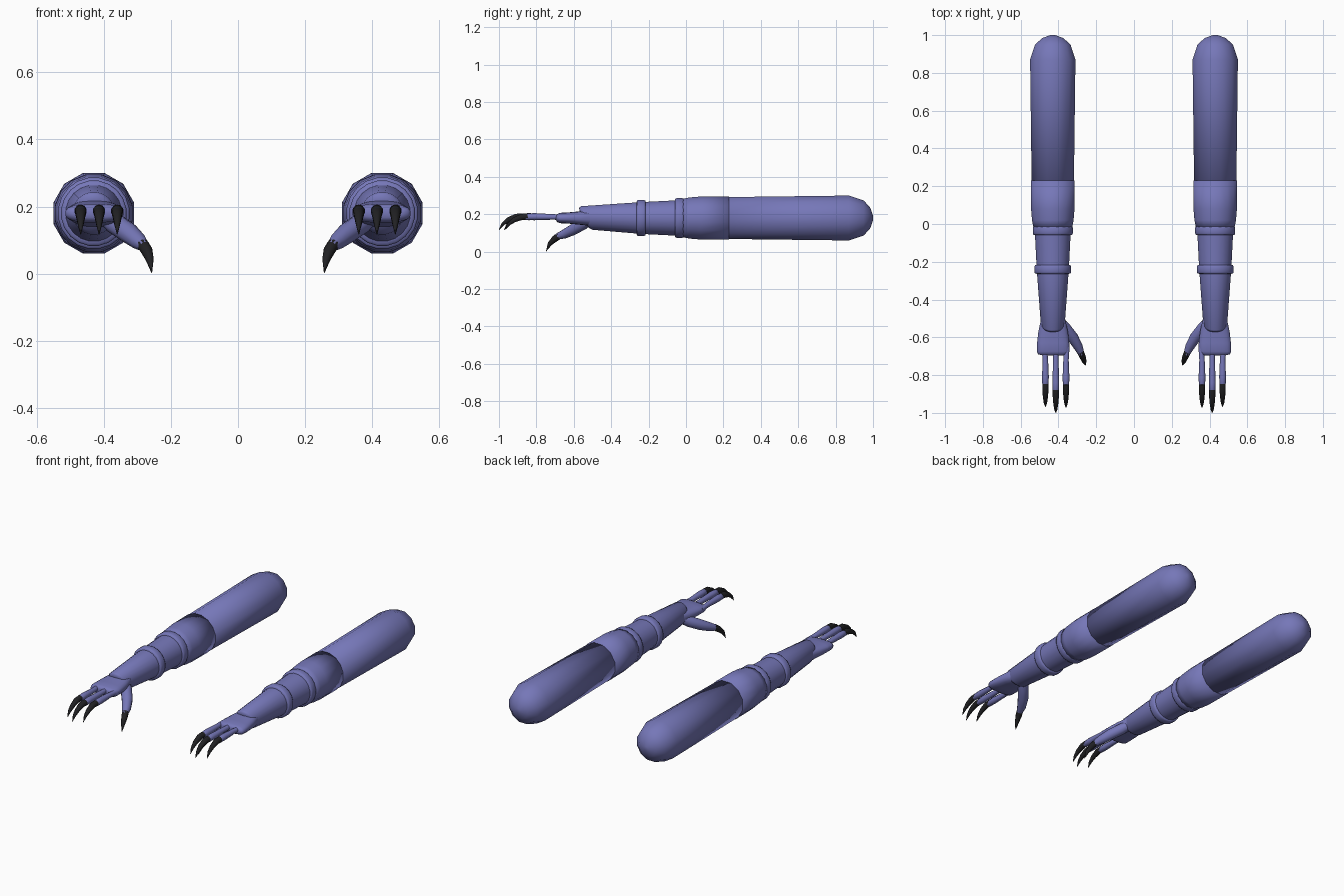
import bpy, bmesh, math
from mathutils import Vector

if "Cube" in bpy.data.objects:
    bpy.data.objects.remove(bpy.data.objects["Cube"], do_unlink=True)


def material(name, rgb):
    m = bpy.data.materials.new(name)
    m.use_nodes = True
    m.diffuse_color = (*rgb, 1)
    m.node_tree.nodes["Principled BSDF"].inputs["Base Color"].default_value = (*rgb, 1)
    return m


SKIN = material("violet_skin", (0.18, 0.185, 0.48))
CLAW = material("black_claw", (0.015, 0.015, 0.017))
AX, AZ = 0.43, 0.18   # arm axis


def loft(name, side, rings, mat, sides=12, angle=40, power=1.0):
    """Skin elliptical rings (centre, half width, half height, lean) along a path."""
    bm = bmesh.new()
    loops = []
    pts = [Vector(r[0]) for r in rings]
    for i, (c, w, h, lean) in enumerate(rings):
        t = (pts[min(i + 1, len(pts) - 1)] - pts[max(i - 1, 0)]).normalized()
        across = t.cross(Vector((0, 0, 1))).normalized()
        up = across.cross(t)
        loop = []
        for k in range(sides):
            a = math.tau * (k + 0.5) / sides
            ca, sa = math.cos(a), math.sin(a)
            u = math.copysign(abs(ca) ** power, ca) * w
            v = math.copysign(abs(sa) ** power, sa) * h
            p = pts[i] + across * u + up * v + Vector((0, lean * v, 0))
            loop.append(bm.verts.new((p.x * side, p.y, p.z)))
        loops.append(loop)
    for a, b in zip(loops, loops[1:]):
        for k in range(sides):
            n = (k + 1) % sides
            bm.faces.new((a[k], a[n], b[n], b[k]))
    bm.faces.new(loops[0])
    bm.faces.new(loops[-1])
    bmesh.ops.recalc_face_normals(bm, faces=bm.faces[:])
    me = bpy.data.meshes.new(name)
    bm.to_mesh(me)
    bm.free()
    me.materials.append(mat)
    ob = bpy.data.objects.new(name, me)
    bpy.context.collection.objects.link(ob)
    bpy.ops.object.select_all(action='DESELECT')
    ob.select_set(True)
    bpy.context.view_layer.objects.active = ob
    bpy.ops.object.shade_smooth_by_angle(angle=math.radians(angle))
    return ob


def turned(name, side, profile, sides=12, angle=40):
    """Round part on the arm axis from (y, radius, lean) steps."""
    grow = 1 / math.cos(math.pi / sides)
    rings = [((AX, y, AZ), r * grow, r * grow, lean) for y, r, lean in profile]
    return loft(name, side, rings, SKIN, sides, angle)


def tube(name, side, points, radii, mat, sides=10):
    return loft(name, side, [(p, r, r, 0) for p, r in zip(points, radii)], mat, sides, 60)


for label, s in (("left", 1), ("right", -1)):
    # Upper arm with rounded shoulder end
    turned(label + "_upper_arm", s, [(0.15, 0.111, 0), (0.87, 0.12, 0), (0.95, 0.094, 0),
                                     (0.985, 0.055, 0), (1.0, 0.012, 0)], angle=180)
    # Elbow sleeve
    turned(label + "_elbow_sleeve", s, [(0.23, 0.116, 0), (0.08, 0.115, 0),
                                        (0.02, 0.110, 0), (-0.02, 0.102, 0)], 16, 180)
    # Forearm, slanted at the wrist
    turned(label + "_forearm", s, [(0.0, 0.097, 0), (-0.24, 0.085, 0), (-0.53, 0.063, -0.5),
                                   (-0.545, 0.054, -0.5), (-0.552, 0.03, -0.5)], 20, 60)
    # Forearm bands
    for part, y, r in (("elbow_band", -0.035, 0.106), ("forearm_band", -0.24, 0.097)):
        turned(f"{label}_{part}", s, [(y + 0.024, r - 0.02, 0), (y + 0.023, r - 0.004, 0),
                                      (y + 0.015, r, 0), (y - 0.015, r, 0),
                                      (y - 0.023, r - 0.004, 0), (y - 0.024, r - 0.02, 0)], 20, 60)
    # Palm
    palm = ((-0.46, 0.05, 0.04), (-0.51, 0.066, 0.042), (-0.57, 0.079, 0.036),
            (-0.63, 0.086, 0.03), (-0.675, 0.087, 0.028), (-0.69, 0.08, 0.021),
            (-0.695, 0.06, 0.012))
    loft(label + "_palm", s, [((0.428, y, AZ), w, h, 0) for y, w, h in palm], SKIN, 20, 60, 0.75)
    # Fingers and their claws
    for finger, x, tip in (("inner", 0.36, -0.972), ("middle", 0.414, -1.0), ("outer", 0.469, -0.968)):
        e = tip + 0.11
        tube(f"{label}_{finger}_finger", s,
             [(x + (0.414 - x) * -0.1, -0.65, 0.184), (x, -0.72, 0.186), (x, e + 0.05, 0.187),
              (x, e, 0.186), (x, e - 0.012, 0.184)],
             (0.014, 0.015, 0.019, 0.017, 0.01), SKIN)
        tube(f"{label}_{finger}_claw", s,
             [(x, e + 0.012, 0.188), (x, e - 0.02, 0.186), (x, e - 0.06, 0.17),
              (x, e - 0.09, 0.147), (x, tip, 0.117)],
             (0.018, 0.018, 0.014, 0.009, 0.001), CLAW, 8)
    # Thumb and its claw
    tube(label + "_thumb", s,
         [(0.40, -0.51, 0.175), (0.365, -0.55, 0.148), (0.325, -0.60, 0.12),
          (0.295, -0.65, 0.095), (0.278, -0.69, 0.08)],
         (0.026, 0.032, 0.031, 0.025, 0.016), SKIN)
    tube(label + "_thumb_claw", s,
         [(0.284, -0.675, 0.087), (0.273, -0.70, 0.07), (0.263, -0.728, 0.042), (0.257, -0.748, 0.002)],
         (0.019, 0.018, 0.012, 0.001), CLAW, 8)
